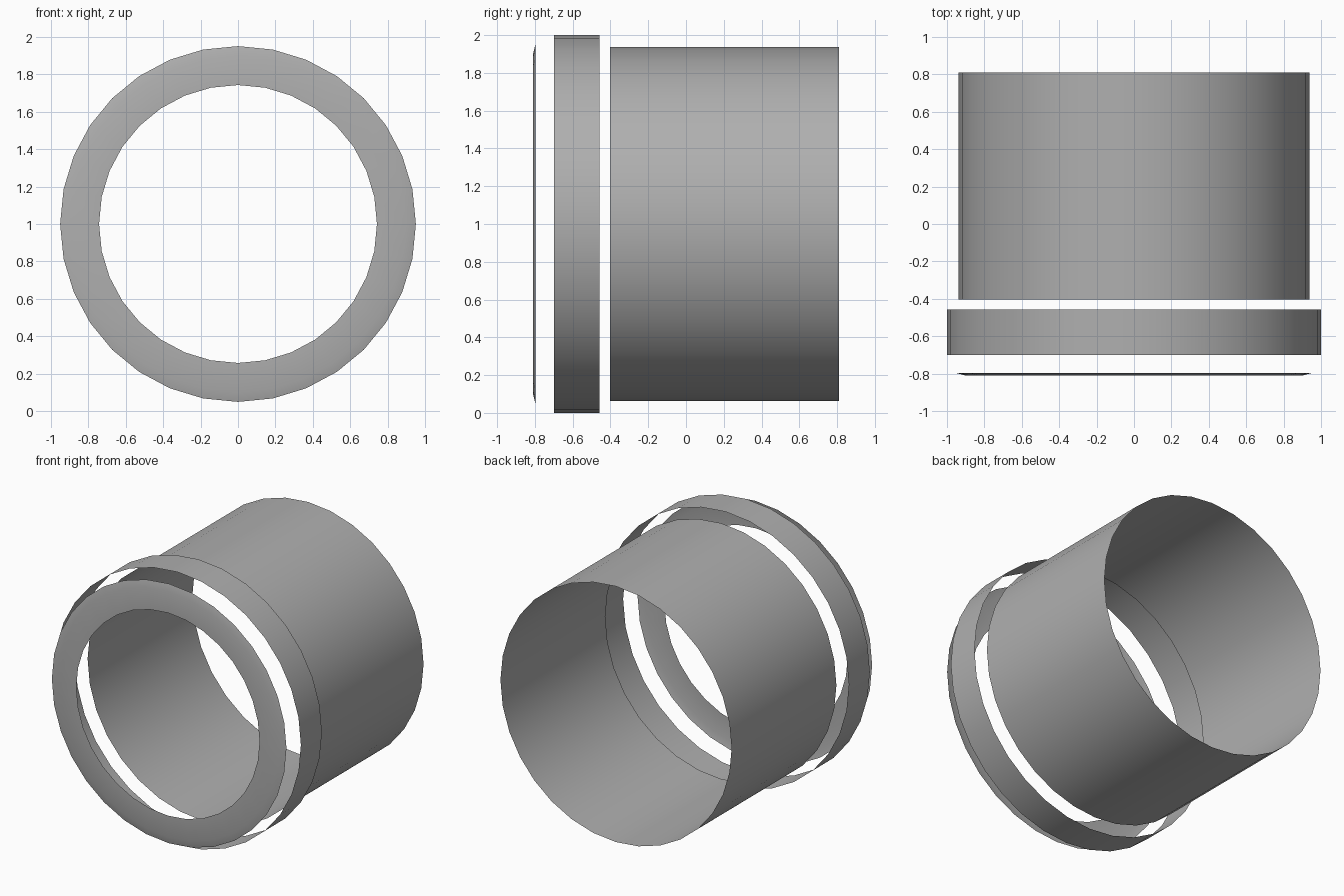
import bpy, bmesh
from math import sin, cos, pi

if "Cube" in bpy.data.objects:
    bpy.data.objects.remove(bpy.data.objects["Cube"])

SIDES = 32

# Mid-dark grey for all parts
grey = bpy.data.materials.new("dark_grey")
grey.diffuse_color = (0.43, 0.43, 0.43, 1)
grey.use_nodes = True
grey.node_tree.nodes["Principled BSDF"].inputs["Base Color"].default_value = grey.diffuse_color

def band(name, profile):
    """Open surface turned around the y axis at z = 1; profile = (radius, y)."""
    bm = bmesh.new()
    loops = [[bm.verts.new((r * sin(2 * pi * i / SIDES), y, 1 + r * cos(2 * pi * i / SIDES)))
              for i in range(SIDES)] for r, y in profile]
    for a, b in zip(loops, loops[1:]):
        for i in range(SIDES):
            j = (i + 1) % SIDES
            bm.faces.new((a[i], a[j], b[j], b[i]))
    mesh = bpy.data.meshes.new(name)
    bm.to_mesh(mesh)
    bm.free()
    mesh.shade_smooth()
    mesh.materials.append(grey)
    obj = bpy.data.objects.new(name, mesh)
    bpy.context.collection.objects.link(obj)
    return obj

# Thin front rim, slightly dished at its outer edge
band("front_rim", [(0.743, -0.811), (0.90, -0.81), (0.951, -0.797)])
# Wide collar band
band("collar", [(1.0, -0.70), (1.0, -0.457)])
# Long open barrel
band("barrel", [(0.937, -0.403), (0.937, 0.81)])
